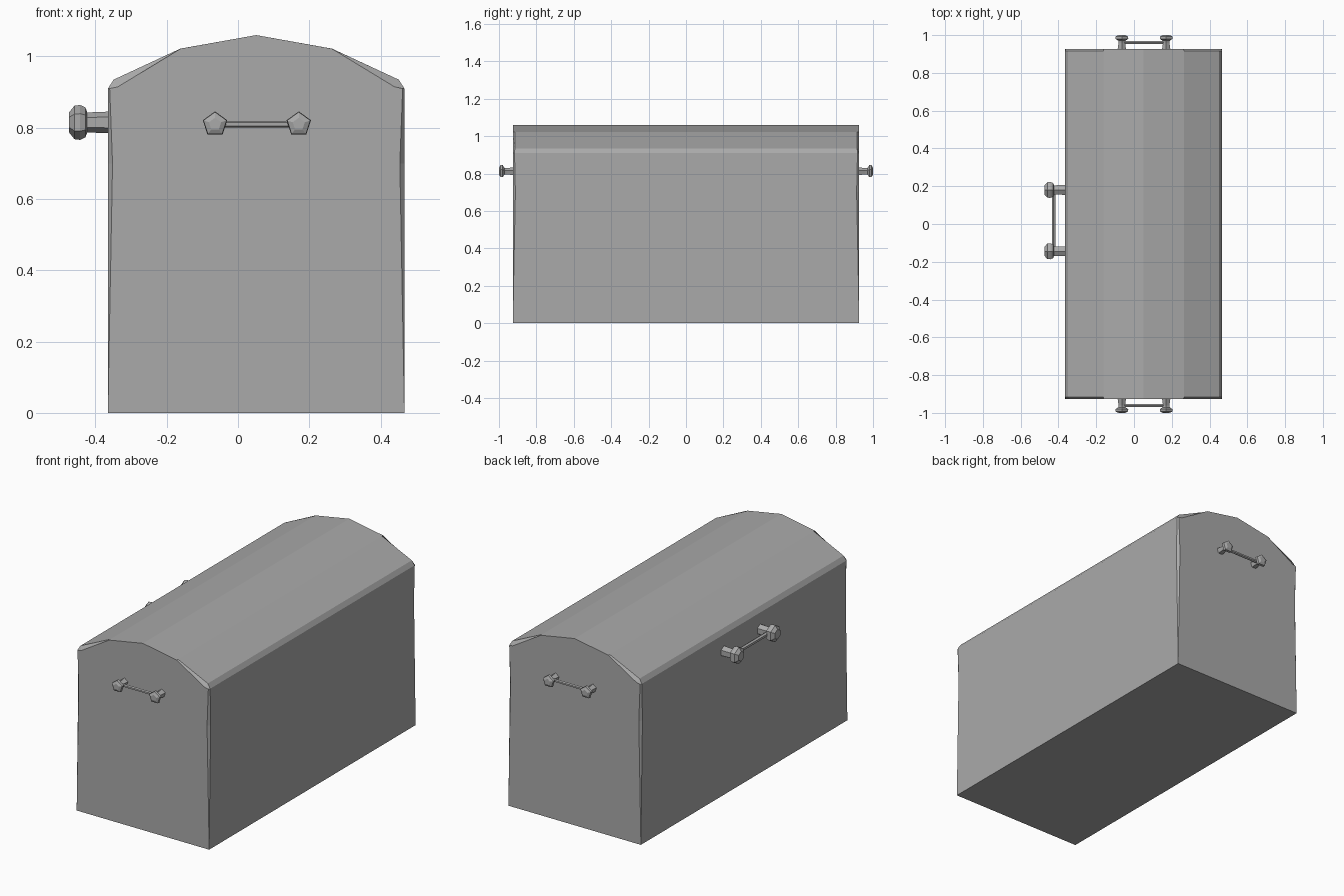
import bpy, bmesh
from mathutils import Vector, Matrix
from math import pi

if "Cube" in bpy.data.objects:
    bpy.data.objects.remove(bpy.data.objects["Cube"], do_unlink=True)

grey = bpy.data.materials.new("plain_grey")
grey.use_nodes = True
colour = (0.4, 0.4, 0.4, 1)
grey.diffuse_color = colour
grey.node_tree.nodes["Principled BSDF"].inputs["Base Color"].default_value = colour


def finish(name, bm):
    bmesh.ops.remove_doubles(bm, verts=bm.verts, dist=0.0005)
    bmesh.ops.recalc_face_normals(bm, faces=bm.faces)
    mesh = bpy.data.meshes.new(name)
    bm.to_mesh(mesh)
    bm.free()
    mesh.materials.append(grey)
    obj = bpy.data.objects.new(name, mesh)
    bpy.context.collection.objects.link(obj)
    return obj


def loft(bm, rings):
    """Bridge closed rings of points and cap both ends."""
    rings = [[bm.verts.new(p) for p in ring] for ring in rings]
    n = len(rings[0])
    for a, b in zip(rings, rings[1:]):
        for i in range(n):
            j = (i + 1) % n
            bm.faces.new((a[i], a[j], b[j], b[i]))
    bm.faces.new(rings[0])
    bm.faces.new(rings[-1])


# Chest: arched profile, with worn corners tapering out towards the base
MID = 0.051
# half width, height, corner inset along the length, narrowing at the end
SIDE = [(0.416, 0, 0, 0), (0.416, 0.7, 0.015, 0.013), (0.416, 0.91, 0.01, 0.005),
        (0.4, 0.935, 0.012, 0.012), (0.213, 1.022, 0.012, 0.001)]


def section(y, end):
    pts = []
    for w, z, inset, narrow in SIDE:
        drop = 0.02 if end and 0.92 < z < 1 else 0
        pts.append((w - narrow * end, y * (1 if end else 1 - inset), z - drop))
    half = [Vector((MID - x, yy, z)) for x, yy, z in pts]
    other = [Vector((MID + x, yy, z)) for x, yy, z in reversed(pts)]
    return half + [Vector((MID, y, 1.06))] + other


bm = bmesh.new()
loft(bm, [section(-0.926, 1), section(-0.926, 0), section(0.926, 0), section(0.926, 1)])
finish("chest_body", bm)


# Handles: two faceted knobs on stalks joined by a thin bar
def knob(name, profile, sides, matrix):
    bm = bmesh.new()
    rings = []
    for r, h in profile:
        rings.append([Matrix.Rotation(2 * pi * i / sides, 3, 'Z') @ Vector((0, r, h))
                      for i in range(sides)])
    loft(bm, rings)
    bm.transform(matrix)
    finish(name, bm)


def bar(name, length, radius, matrix):
    bm = bmesh.new()
    bmesh.ops.create_cone(bm, cap_ends=True, segments=6, radius1=radius,
                          radius2=radius, depth=length)
    bm.transform(matrix @ Matrix.Rotation(pi / 2, 4, 'Y'))
    finish(name, bm)


def handle(name, origin, turn, spread, reach, radius, profile, sides):
    # local frame: x along the bar, y upwards, z outwards
    frame = (Matrix.Translation(origin) @ Matrix.Rotation(turn, 4, 'Z')
             @ Matrix.Rotation(pi / 2, 4, 'X'))
    for tag, s in (("a", -1), ("b", 1)):
        knob(f"{name}_knob_{tag}", profile, sides,
             frame @ Matrix.Translation((s * spread / 2, 0, 0)))
    bar(f"{name}_bar", spread, radius, frame @ Matrix.Translation((0, 0, reach)))


END_KNOB = [(0.026, -0.02), (0.018, 0.035), (0.02, 0.046), (0.036, 0.055),
            (0.034, 0.068), (0.018, 0.075)]
SIDE_KNOB = [(0.031, -0.02), (0.028, 0.058), (0.042, 0.063), (0.049, 0.078),
             (0.047, 0.094), (0.028, 0.109)]

handle("front_handle", (0.053, -0.925, 0.81), 0, 0.235, 0.037, 0.009, END_KNOB, 5)
handle("back_handle", (0.053, 0.925, 0.81), pi, 0.235, 0.037, 0.009, END_KNOB, 5)
handle("side_handle", (-0.365, 0.018, 0.815), -pi / 2, 0.325, 0.06, 0.012, SIDE_KNOB, 6)
